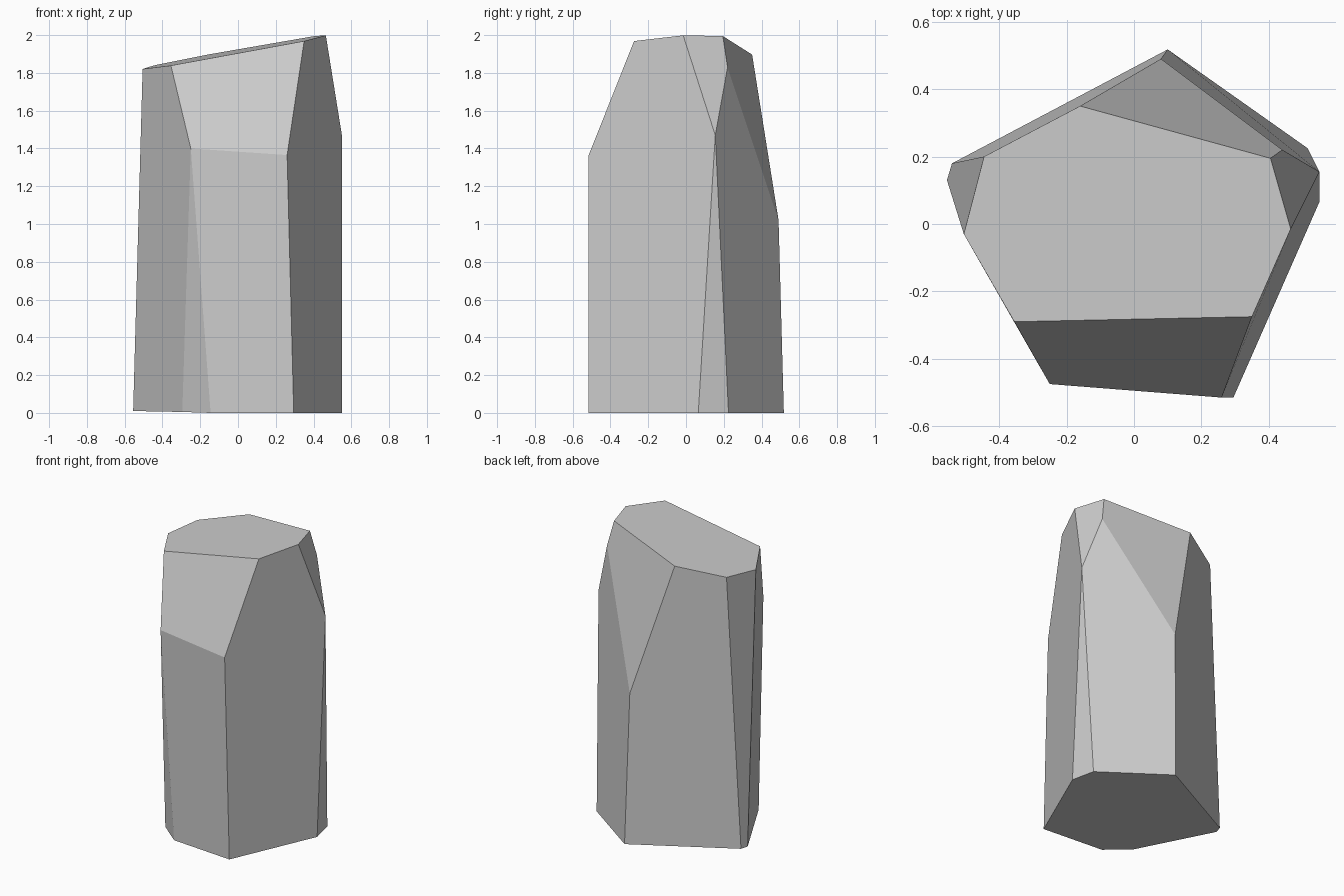
import bpy
import bmesh
import math

cube = bpy.data.objects.get("Cube")
if cube:
    bpy.data.objects.remove(cube, do_unlink=True)

# Stone colour
stone = bpy.data.materials.new("light grey stone")
stone.use_nodes = True
grey = (0.6, 0.6, 0.6, 1.0)
stone.diffuse_color = grey
bsdf = stone.node_tree.nodes["Principled BSDF"]
bsdf.inputs["Base Color"].default_value = grey
bsdf.inputs["Roughness"].default_value = 0.9

# Footprint of the pillar
base = [(0.295, -0.515, 0), (0.55, 0.065, 0), (0.515, 0.225, 0), (0.1, 0.518, 0),
        (-0.54, 0.18, 0.01), (-0.555, 0.13, 0.01), (-0.295, -0.36, 0.005), (-0.145, -0.48, 0)]

# Corners where the chipped bevels meet the sides
shoulder = [(0.26, -0.515, 1.365), (0.55, 0.155, 1.47), (0.44, 0.22, 1.83),
            (0.08, 0.49, 1.02), (-0.25, -0.475, 1.4)]

# Sloping crown, with heights taken from one tilted plane
crown = [(-0.355, -0.29), (0.35, -0.275), (0.465, -0.015), (0.405, 0.195),
         (-0.16, 0.35), (-0.445, 0.2), (-0.505, -0.03)]
crown = [(x, y, 1.914 + 0.183 * x + 0.035 * y) for x, y in crown]

# Wrap the corners in flat facets
bm = bmesh.new()
for point in base + shoulder + crown:
    bm.verts.new(point)
bmesh.ops.convex_hull(bm, input=bm.verts)
bmesh.ops.dissolve_limit(bm, angle_limit=math.radians(3.5), verts=bm.verts, edges=bm.edges)
bmesh.ops.recalc_face_normals(bm, faces=bm.faces)

mesh = bpy.data.meshes.new("rock_pillar")
bm.to_mesh(mesh)
bm.free()
mesh.materials.append(stone)
rock = bpy.data.objects.new("rock_pillar", mesh)
bpy.context.collection.objects.link(rock)
